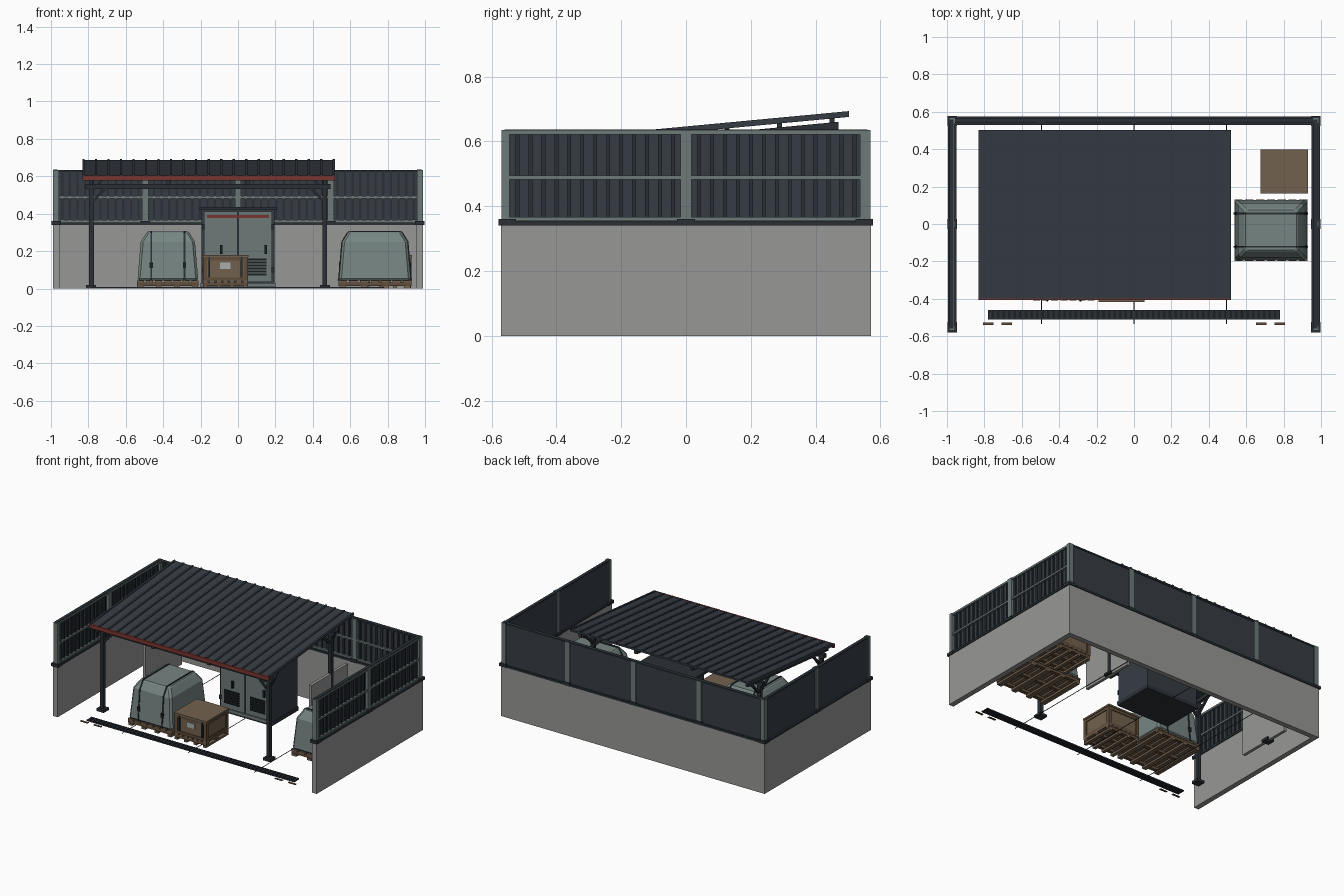
import bpy, bmesh, math
from mathutils import Vector, Matrix

if "Cube" in bpy.data.objects:
    bpy.data.objects.remove(bpy.data.objects["Cube"])


def mat(name, r, g, b):
    m = bpy.data.materials.new(name)
    m.diffuse_color = (r, g, b, 1)
    m.use_nodes = True
    m.node_tree.nodes["Principled BSDF"].inputs["Base Color"].default_value = m.diffuse_color
    return m


CONCRETE = mat("concrete grey", .31, .31, .305)
PANEL = mat("dark slate sheet", .037, .045, .058)
STEEL = mat("dark steel", .024, .030, .037)
GREEN = mat("grey green paint", .15, .195, .19)
TARP = mat("pale green tarp", .18, .235, .225)
RED = mat("rust red", .19, .036, .028)
WOOD = mat("brown wood", .17, .12, .075)
BATTEN = mat("dark wood", .12, .075, .045)
LABEL = mat("light grey", .4, .42, .42)
BLACK = mat("near black", .012, .014, .017)

SLOPE = .094  # rise of the roof per unit of depth


def finish(name, bm, material):
    bmesh.ops.recalc_face_normals(bm, faces=bm.faces)
    me = bpy.data.meshes.new(name)
    bm.to_mesh(me)
    bm.free()
    me.materials.append(material)
    ob = bpy.data.objects.new(name, me)
    bpy.context.collection.objects.link(ob)
    return ob


def boxes(name, material, items, slope=0):
    """One object from boxes given as (x0, x1, y0, y1, z0, z1)."""
    bm = bmesh.new()
    for x0, x1, y0, y1, z0, z1 in items:
        m = Matrix.Translation(((x0 + x1) / 2, (y0 + y1) / 2, (z0 + z1) / 2))
        m = m @ Matrix.Diagonal((x1 - x0, y1 - y0, z1 - z0, 1))
        bmesh.ops.create_cube(bm, size=1, matrix=m)
    for v in bm.verts:
        v.co.z += slope * v.co.y
    return finish(name, bm, material)


def struts(name, material, pairs, w):
    """One object from square bars between pairs of points."""
    bm = bmesh.new()
    for p, q in pairs:
        p, q = Vector(p), Vector(q)
        d = q - p
        m = Matrix.Translation((p + q) / 2) @ d.to_track_quat('Z', 'Y').to_matrix().to_4x4()
        bmesh.ops.create_cube(bm, size=1, matrix=m @ Matrix.Diagonal((w, w, d.length, 1)))
    return finish(name, bm, material)


def steps(a, b, n):
    return [a + (b - a) * i / n for i in range(n + 1)]


# Yard walls and the two low partitions under the roof
boxes("yard_wall", CONCRETE, [(-.99, -.955, -.57, .57, 0, .34), (.955, .99, -.57, .57, 0, .34),
                              (-.955, .955, .535, .57, 0, .34)])
boxes("low_partition", CONCRETE, [(-.79, -.77, .11, .5, 0, .338), (.455, .475, .11, .5, 0, .338)])
boxes("wall_coping", STEEL, [(-.995, -.95, -.575, .575, .34, .353), (.95, .995, -.575, .575, .34, .353),
                             (-.95, .95, .53, .575, .34, .353)])

# Side fences: sheet, ribs and rails all facing +x
for side, cx in (("left", -.972), ("right", .972)):
    boxes(side + "_fence_sheet", PANEL, [(cx - .01, cx - .002, -.56, .56, .353, .628)])
    boxes(side + "_fence_ribs", STEEL, [(cx - .002, cx + .006, y - .006, y + .006, .355, .625)
                                        for y in steps(-.52, .52, 26)])
    boxes(side + "_fence_rails", GREEN, [(cx - .002, cx + .012, -.56, .56, z - .006, z + .006)
                                         for z in (.36, .488, .627)])
    boxes(side + "_fence_posts", GREEN, [(cx - .016, cx + .016, y - h, y + h, .353, .635)
                                         for y, h in ((-.557, .012), (0, .017), (.553, .016))])
    boxes(side + "_fence_caps", STEEL, [(cx - .014, cx + .008, -.56, .56, .633, .637)])
    boxes(side + "_post_plates", STEEL, [(cx - .026, cx + .026, y - .027, y + .027, .34, .36)
                                         for y in (-.552, 0, .55)])

# Back fence: ribs and rails facing -y
boxes("back_fence_sheet", PANEL, [(-.96, .96, .554, .562, .353, .628)])
boxes("back_fence_ribs", STEEL, [(x - .006, x + .006, .546, .554, .355, .625) for x in steps(-.94, .94, 46)])
boxes("back_fence_rails", GREEN, [(-.96, .96, .54, .554, z - .006, z + .006) for z in (.36, .488)])
boxes("back_fence_posts", GREEN, [(x - .017, x + .017, .537, .568, .353, .632) for x in (-.495, 0, .495)])
boxes("back_fence_cap", STEEL, [(-.96, .96, .54, .566, .625, .635)])
boxes("back_post_plates", STEEL, [(x - .025, x + .025, .528, .576, .34, .36) for x in (-.495, 0, .495)])

# Sloped roof sheet, standing seams and red front edge
RX0, RX1 = -.832, .518
E = .64  # height of the roof top over y = 0
boxes("roof_sheet", PANEL, [(RX0, RX1, -.4, .503, E - .012, E)], SLOPE)
boxes("roof_seams", PANEL, [(x - .006, x + .006, -.4, .503, E, E + .006)
                            for x in steps(RX0 + .006, RX1 - .006, 20)], SLOPE)
boxes("roof_fascia", RED, [(RX0, RX1, -.407, -.397, .577, .604)])

# Roof frame: rafters, purlins, beams, posts, feet and braces
PX = (-.785, .465)
PY = (-.33, .33)
boxes("rafters", STEEL, [(x - .011, x + .011, -.39, .47, E - .05, E - .024)
                         for x in (PX[0], -.37, .05, PX[1])], SLOPE)
boxes("purlins", STEEL, [(RX0 + .02, RX1 - .02, y - .008, y + .008, E - .024, E - .012)
                         for y in steps(-.36, .45, 5)], SLOPE)
for row, y in (("front", PY[0]), ("rear", PY[1])):
    top = E - .05 + SLOPE * y
    boxes(row + "_beam", STEEL, [(PX[0] - .03, PX[1] + .03, y - .012, y + .012, top - .026, top)])
    boxes(row + "_posts", STEEL, [(x - .012, x + .012, y - .012, y + .012, .01, top) for x in PX])
    boxes(row + "_post_feet", STEEL, [(x - .027, x + .027, y - .027, y + .027, 0, .018) for x in PX])
    struts(row + "_braces", STEEL,
           [((x, y, top - .1), (x + s * .08, y, top - .02)) for x, s in ((PX[0], 1), (PX[1], -1))] +
           [((x, y, top - .08), (x, y + s * .1, top + .005 + s * .01))
            for x in PX for s in ((1,) if y < 0 else (-1, 1))], .013)

# Equipment cabinet with two louvred doors
boxes("cabinet_body", PANEL, [(-.195, .195, .085, .36, .025, .42)])
boxes("cabinet_plinth", STEEL, [(-.2, .2, .08, .365, 0, .025)])
boxes("cabinet_top", STEEL, [(-.207, .207, .06, .372, .42, .437)])
boxes("cabinet_doors", GREEN, [(-.183, -.003, .075, .085, .035, .412), (.003, .183, .075, .085, .035, .412)])
boxes("cabinet_trim", GREEN, [(-.2, .2, .076, .084, .012, .03)])
boxes("cabinet_stripe", RED, [(-.165, .165, .069, .075, .377, .394)])
boxes("cabinet_louvres", BLACK, [(x - .055, x + .055, .068, .075, z - .005, z + .005)
                                 for x in (-.097, .097) for z in steps(.075, .155, 5)])
boxes("cabinet_handles", BLACK, [(x - .006, x + .006, .062, .075, .185, .232) for x in (-.09, .148)])
boxes("cabinet_hinges", STEEL, [(x - .006, x + .006, .068, .076, z - .015, z + .015)
                                for x in (-.183, .183) for z in (.1, .33)])


def pallet(name, cx, cy, w, d):
    """Slatted pallet: deck boards along y, three bearers along x, bottom boards."""
    n = 6
    bw = w / n * .34
    xs = steps(cx - w / 2 + bw, cx + w / 2 - bw, n)
    boxes(name + "_deck", WOOD, [(x - bw, x + bw, cy - d / 2, cy + d / 2, .032, .043) for x in xs])
    boxes(name + "_bearers", BATTEN, [(cx - w / 2, cx + w / 2, y - .012, y + .012, .014, .032)
                                      for y in steps(cy - d / 2 + .015, cy + d / 2 - .015, 2)])
    boxes(name + "_feet", WOOD, [(x - bw * .8, x + bw * .8, cy - d / 2, cy + d / 2, 0, .014) for x in xs[::2]])


def tarp(name, cx, cy, w, d, along_y):
    """Covered load from stacked rings, with two straps following the outline."""
    prof = [(0, .043), (.004, .06), (.02, .25), (.05, .298), (.058, .304)]
    bm = bmesh.new()
    rings = []
    for i, z in prof:
        rings.append([bm.verts.new((cx + sx * (w / 2 - i), cy + sy * (d / 2 - i), z))
                      for sx, sy in ((-1, -1), (1, -1), (1, 1), (-1, 1))])
    for a, b in zip(rings, rings[1:]):
        for k in range(4):
            bm.faces.new((a[k], a[(k + 1) % 4], b[(k + 1) % 4], b[k]))
    bm.faces.new(rings[-1])
    bm.faces.new(rings[0][::-1])
    ob = finish(name + "_cover", bm, TARP)
    bev = ob.modifiers.new("soft corners", 'BEVEL')
    bev.width, bev.segments, bev.limit_method, bev.angle_limit = .012, 1, 'ANGLE', math.radians(50)
    half, across = (d / 2, w) if along_y else (w / 2, d)
    path = [(-half + i, z) for i, z in prof] + [(half - i, z) for i, z in prof[::-1]]
    bars = []
    for o in (-across * .27, across * .27):
        pts = [(cx + o, cy + t, z) if along_y else (cx + t, cy + o, z) for t, z in path]
        bars += list(zip(pts, pts[1:]))
    struts(name + "_straps", STEEL, bars, .009)
    # strap buckles
    boxes(name + "_buckles", BLACK, [
        (cx + o - .009, cx + o + .009, cy + s * (half - .01) - .008, cy + s * (half - .01) + .008, .11, .14)
        if along_y else
        (cx + s * (half - .01) - .008, cx + s * (half - .01) + .008, cy + o - .009, cy + o + .009, .11, .14)
        for o in (-across * .27, across * .27) for s in (-1, 1)])
    pallet(name + "_pallet", cx, cy, w, d)


def crate(name, cx, cy, w, d):
    """Wooden crate with corner and edge battens and a label plate."""
    x0, x1, y0, y1 = cx - w / 2, cx + w / 2, cy - d / 2, cy + d / 2
    boxes(name + "_box", WOOD, [(x0 + .008, x1 - .008, y0 + .008, y1 - .008, .043, .172)])
    boxes(name + "_lid", WOOD, [(x0 - .002, x1 + .002, y0 - .002, y1 + .002, .168, .18)])
    t = .022
    boxes(name + "_corners", BATTEN, [(a, a + t, b, b + t, .043, .168)
                                      for a in (x0, x1 - t) for b in (y0, y1 - t)])
    boxes(name + "_edges", BATTEN, [(x0 + .003, x1 - .003, y0 + .003, y1 - .003, .043, .06),
                                    (x0 + .003, x1 - .003, y0 + .003, y1 - .003, .15, .168)])
    boxes(name + "_label", LABEL, [(cx - .028, cx + .028, y0 + .002, y0 + .009, .105, .138)])
    boxes(name + "_bands", STEEL, [(cx + s * w * .36 - .005, cx + s * w * .36 + .005, y0 - .001, y0 + .009,
                                    .06, .168) for s in (-1, 1)])
    pallet(name + "_pallet", cx, cy, w, d)


# Stored goods
tarp("front_load", -.375, -.215, .33, .39, True)
tarp("side_load", .732, -.033, .39, .33, False)
crate("front_crate", -.067, -.295, .24, .24)
crate("side_crate", .803, .28, .25, .23)

# Drain grating, floor joints and small ground plates
boxes("drain_channel", BLACK, [(-.78, .78, -.51, -.46, 0, .004)])
boxes("drain_bars", STEEL, [(x - .008, x + .008, -.508, -.462, .004, .008) for x in steps(-.77, .77, 52)])
boxes("drain_edges", STEEL, [(-.78, .78, y - .003, y + .003, 0, .009) for y in (-.508, -.462)])
boxes("floor_joints", STEEL, [(x - .002, x + .002, -.535, .535, 0, .002) for x in (-.495, 0, .495)])
boxes("ground_plates", BATTEN, [(x - .028, x + .028, -.54, -.526, 0, .004) for x in (-.78, -.68, .68, .78)])
